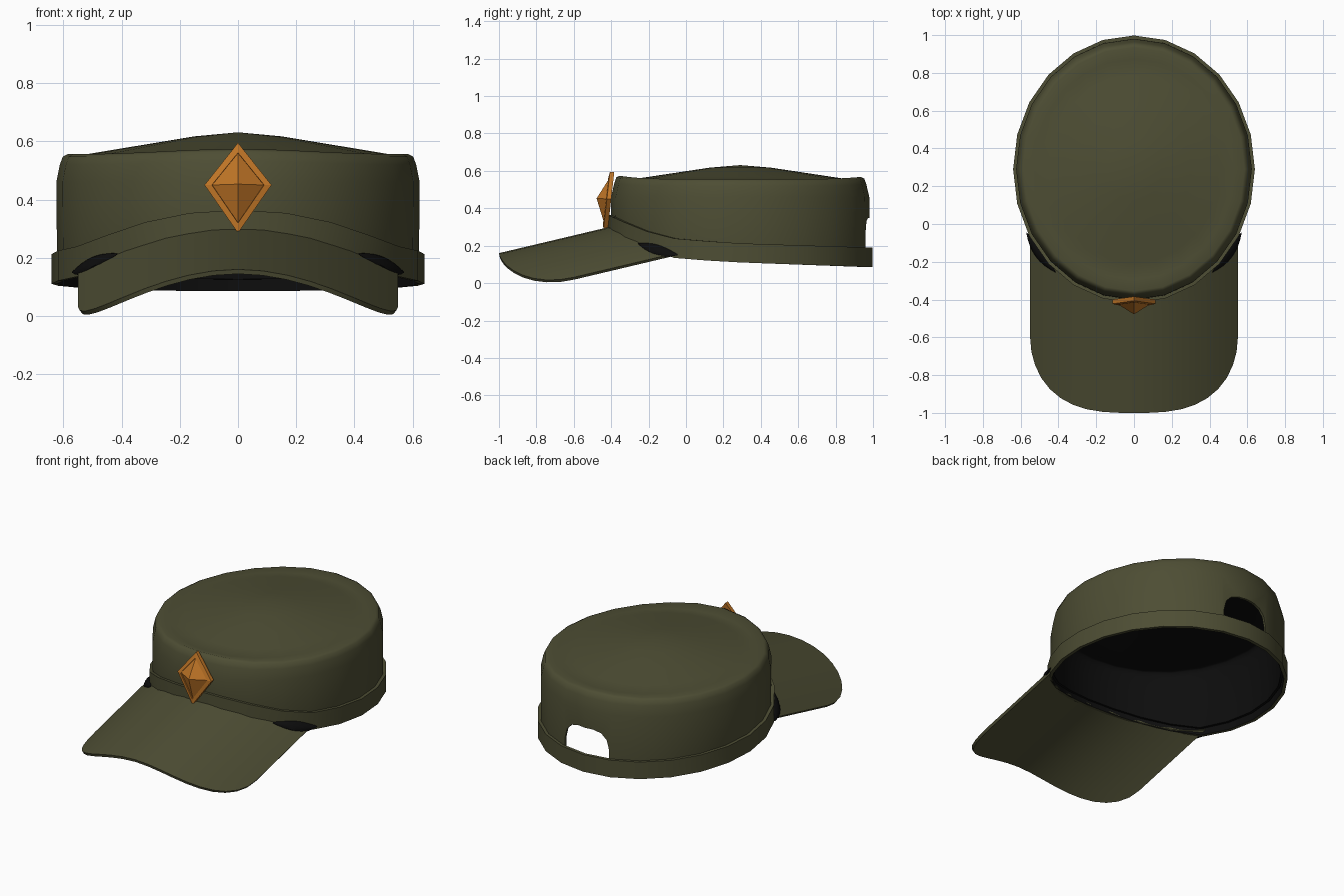
import bpy, bmesh, math
from math import sin, cos, pi, sqrt

if "Cube" in bpy.data.objects:
    bpy.data.objects.remove(bpy.data.objects["Cube"])

CY = 0.29          # centre of the oval crown
N = 24             # sides of the crown


def material(name, rgb):
    m = bpy.data.materials.new(name)
    m.diffuse_color = (*rgb, 1)
    m.use_nodes = True
    m.node_tree.nodes["Principled BSDF"].inputs["Base Color"].default_value = m.diffuse_color
    return m


olive = material("olive_cloth", (0.075, 0.075, 0.034))
black = material("black_lining", (0.004, 0.004, 0.004))
orange = material("orange_metal", (0.53, 0.18, 0.02))


def lerp_table(table, y):
    for (a, za), (b, zb) in zip(table, table[1:]):
        if y <= b:
            return za + (zb - za) * max(0, (y - a) / (b - a))
    return table[-1][1]


def band_top(y):
    return lerp_table([(-.42, .365), (-.35, .335), (-.25, .287), (-.05, .235), (.3, .212), (1, .19)], y)


def band_bottom(y):
    return lerp_table([(-.42, .28), (-.25, .2), (-.05, .13), (.3, .11), (1, .085)], y)


def visor_z(x, y):
    return 0.30 + (y + 0.41) * 0.237 - 0.74 * x * x


def make(name, bm, mats):
    me = bpy.data.meshes.new(name)
    bm.to_mesh(me)
    bm.free()
    for m in mats:
        me.materials.append(m)
    ob = bpy.data.objects.new(name, me)
    bpy.context.collection.objects.link(ob)
    return ob


def loft(name, rings, mats, tip=None, caps=False, closed=True):
    """Skin a list of point rings; optional end point or end caps."""
    bm = bmesh.new()
    vs = [[bm.verts.new(p) for p in r] for r in rings]
    n = len(vs[0])
    for a, b in zip(vs, vs[1:]):
        for i in range(n if closed else n - 1):
            k = (i + 1) % n
            bm.faces.new((a[i], a[k], b[k], b[i]))
    if tip:
        t = bm.verts.new(tip)
        for i in range(n):
            bm.faces.new((vs[-1][i], vs[-1][(i + 1) % n], t))
    if caps:
        bm.faces.new(vs[0][::-1])
        if not tip:
            bm.faces.new(vs[-1])
        bmesh.ops.recalc_face_normals(bm, faces=bm.faces[:])
    return make(name, bm, mats)


def thicken(ob, t, inside=0, rim=0):
    m = ob.modifiers.new("thickness", 'SOLIDIFY')
    m.thickness, m.offset = t, -1
    m.material_offset, m.material_offset_rim = inside, rim


def finish(ob, angle):
    bpy.ops.object.select_all(action='DESELECT')
    bpy.context.view_layer.objects.active = ob
    ob.select_set(True)
    for m in list(ob.modifiers):
        bpy.ops.object.modifier_apply(modifier=m.name)
    bpy.ops.object.shade_smooth_by_angle(angle=math.radians(angle))


def oval(rx, ry, zf):
    pts = []
    for i in range(N):
        a = 2 * pi * i / N
        x, y = rx * cos(a), CY + ry * sin(a)
        pts.append((x, y, zf(y, sin(a))))
    return pts


# Crown: oval wall, rounded rim and shallow domed top, black inside
def rim_lift(s):
    return 0.018 * max(0, -s) ** 6 + 0.012 * max(0, s) ** 6


rows = [oval(.614, .69, lambda y, s: band_bottom(y) + .04),
        oval(.622, .692, lambda y, s: band_top(y) + .01),
        oval(.624, .69, lambda y, s: .46),
        oval(.612, .674, lambda y, s: .52 + rim_lift(s) * .7),
        oval(.602, .663, lambda y, s: .547 + rim_lift(s)),
        oval(.585, .645, lambda y, s: .556 + rim_lift(s))]
for f, z in [(.88, .554), (.75, .567), (.5, .592), (.25, .617)]:
    rows.append(oval(.602 * f, .663 * f, lambda y, s, z=z: z))
crown = loft("crown", rows, [olive, black], tip=(0, CY, .631))
thicken(crown, .014, inside=1, rim=1)

# Arched opening in the back of the crown
arch = [(.15, .15), (.15, .24), (.135, .30), (.10, .335), (.05, .348)]
arch = arch + [(-x, z) for x, z in reversed(arch)]
cutter = loft("opening_cutter", [[(x, y, z) for x, z in arch] for y in (.75, 1.2)],
              [olive, black], caps=True)
cutter.hide_render = True
cut = crown.modifiers.new("opening", 'BOOLEAN')
cut.operation, cut.solver, cut.object = 'DIFFERENCE', 'EXACT', cutter
finish(crown, 50)
bpy.data.objects.remove(cutter)

# Band around the bottom of the crown
band = loft("band", [oval(.64, .708, lambda y, s: band_bottom(y)),
                     oval(.64, .708, lambda y, s: band_top(y))], [olive, black])
thicken(band, .02, inside=1)
finish(band, 40)

# Visor: arched sheet running from the band to a rounded front edge
COLS, ROWS = 20, 8
rings = []
for j in range(ROWS + 1):
    row = []
    for i in range(COLS + 1):
        x = -.55 * sin((i / COLS * 2 - 1) * pi / 2)
        back = CY - .69 * sqrt(1 - (x / .62) ** 2)
        front = -.6 - .4 * sqrt(max(0, 1 - (abs(x) / .55) ** 3))
        y = back + (front - back) * j / ROWS
        row.append((x, y, visor_z(x, y)))
    rings.append(row)
visor = loft("visor", [r[::-1] for r in rings][::-1], [olive], closed=False)
if visor.data.polygons[COLS * 4 + 10].normal.z < 0:
    visor.data.flip_normals()
thicken(visor, .016)
finish(visor, 40)

# Black gussets where the visor corners meet the band
for side, label in ((1, "right"), (-1, "left")):
    rings = []
    for k in range(9):
        u = k / 8
        a = .70 + .38 * u
        r = .002 + .022 * sin(pi * u)
        ring = []
        for q in range(8):
            d, h = r * cos(q * pi / 4), r * sin(q * pi / 4)
            x, y = (.645 + d) * sin(a), CY - (.712 + d) * cos(a)
            ring.append((side * x, y, visor_z(x, y) + .004 + h))
        rings.append(ring)
    finish(loft("visor_gusset_" + label, rings, [black], caps=True), 50)


# Diamond badge: bevelled frame and a four-sided pyramid, leaning with the crown
def diamond(s, y):
    pts = [(.115 * s, .45), (0, .44 + .155 * s), (-.115 * s, .45), (0, .44 - .155 * s)]
    return [(x, y + .113 * (z - .44), z) for x, z in pts]


loft("badge", [diamond(1, -.401), diamond(1, -.424), diamond(.78, -.43), diamond(.77, -.424)],
     [orange], tip=(0, -.478, .453), caps=True)
